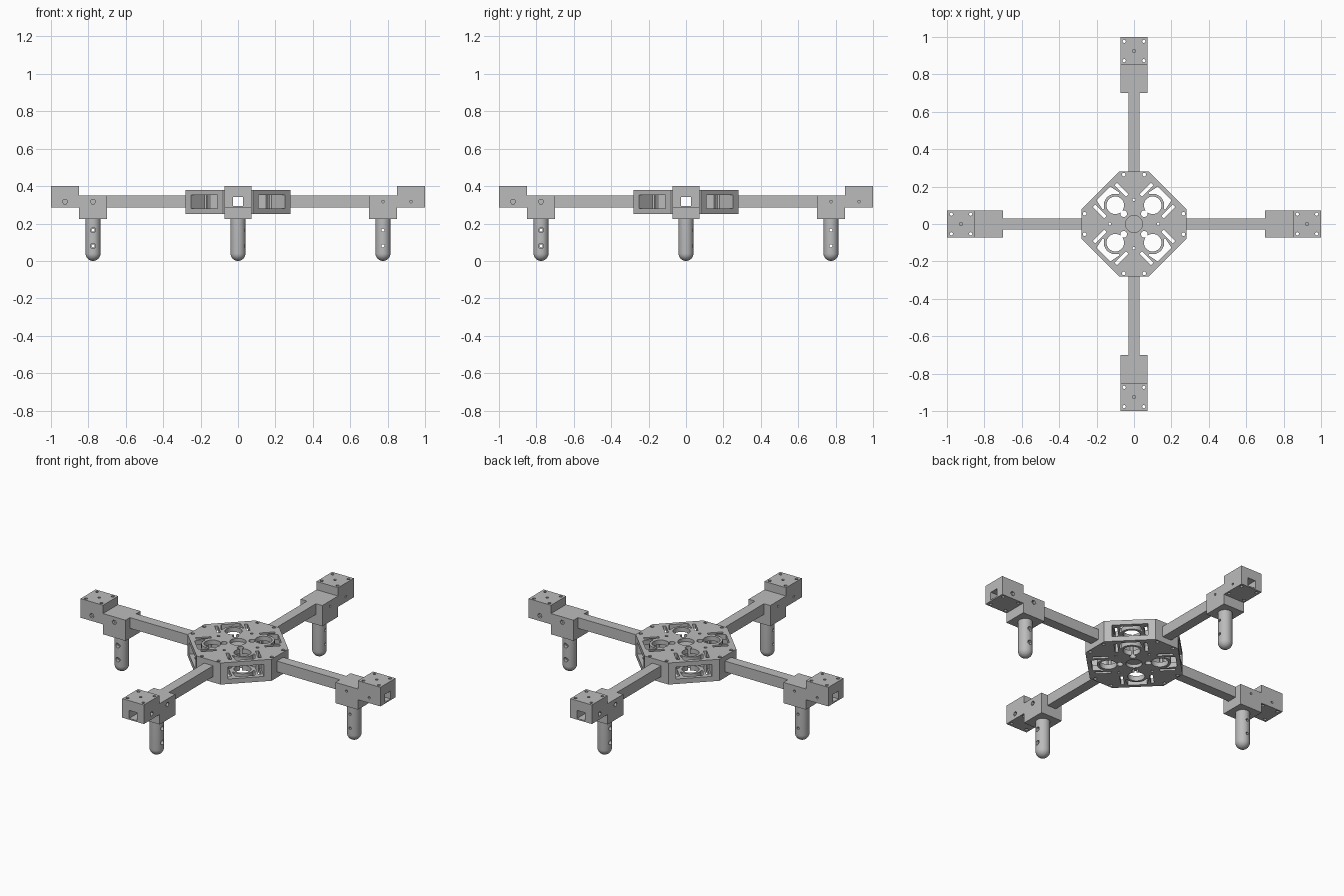
import bpy, bmesh
from math import sin, cos, pi, radians, sqrt
from mathutils import Matrix

cube = bpy.data.objects.get("Cube")
if cube:
    bpy.data.objects.remove(cube, do_unlink=True)

grey = bpy.data.materials.new("plain grey")
grey.use_nodes = True
colour = (0.5, 0.5, 0.5, 1)
grey.diffuse_color = colour
grey.node_tree.nodes["Principled BSDF"].inputs["Base Color"].default_value = colour


def to_object(name, bm):
    bmesh.ops.recalc_face_normals(bm, faces=bm.faces[:])
    mesh = bpy.data.meshes.new(name)
    bm.to_mesh(mesh)
    bm.free()
    obj = bpy.data.objects.new(name, mesh)
    bpy.context.collection.objects.link(obj)
    return obj


def prism(name, pts, lo, hi, axis="z"):
    """Extrude a 2D outline along an axis between two levels."""
    place = {"x": lambda a, b, h: (h, a, b),
             "y": lambda a, b, h: (a, h, b),
             "z": lambda a, b, h: (a, b, h)}[axis]
    bm = bmesh.new()
    bottom = [bm.verts.new(place(a, b, lo)) for a, b in pts]
    top = [bm.verts.new(place(a, b, hi)) for a, b in pts]
    bm.faces.new(bottom)
    bm.faces.new(top[::-1])
    for i in range(len(pts)):
        j = (i + 1) % len(pts)
        bm.faces.new((bottom[i], bottom[j], top[j], top[i]))
    return to_object(name, bm)


def rect(a0, a1, b0, b1):
    return [(a0, b0), (a1, b0), (a1, b1), (a0, b1)]


def circle(a, b, r, n=24):
    return [(a + r * cos(2 * pi * i / n), b + r * sin(2 * pi * i / n)) for i in range(n)]


def cut(target, pts, lo, hi, axis="z"):
    cutter = prism("cutter", pts, lo, hi, axis)
    cutter.hide_render = True
    mod = target.modifiers.new("cut", "BOOLEAN")
    mod.operation = "DIFFERENCE"
    mod.solver = "EXACT"
    mod.object = cutter
    bpy.context.view_layer.objects.active = target
    bpy.ops.object.modifier_apply(modifier=mod.name)
    bpy.data.objects.remove(cutter, do_unlink=True)


def finish(obj):
    obj.data.materials.clear()
    obj.data.materials.append(grey)
    bpy.ops.object.select_all(action="DESELECT")
    obj.select_set(True)
    bpy.context.view_layer.objects.active = obj
    bpy.ops.object.shade_smooth_by_angle(angle=radians(30))


def turned(pts, k):
    """Rotate an outline by k quarter turns."""
    for _ in range(k):
        pts = [(-y, x) for x, y in pts]
    return pts


def diagonal(pts):
    """Map (distance out, sideways) along the corner diagonal to x, y."""
    return [((r - t) / sqrt(2), (r + t) / sqrt(2)) for r, t in pts]


MID = 0.317
BORE = rect(-0.026, 0.026, 0.293, 0.341)

# Octagonal hub with corner pockets
octagon = []
for k in range(4):
    octagon += turned([(0.28, 0.08), (0.08, 0.28)], k)
hub = prism("hub", octagon, 0.25, 0.38)
for axis in "xy":
    cut(hub, BORE, -0.4, 0.4, axis)

arc = [(0.141 + 0.062 * cos(a), 0.062 * sin(a))
       for a in [radians(60 - 12 * i) for i in range(11)]]
lightening = diagonal([(0.172, -0.064), (0.232, -0.052), (0.232, 0.052), (0.172, 0.064)] + arc)
pocket = [(0.04, 0.04), (0.18, 0.04), (0.3, 0.16), (0.16, 0.3), (0.04, 0.18)]
through = [lightening,
           circle(0.1, 0.1, 0.047, 32),
           circle(0.055, 0.055, 0.018),
           circle(0.055, 0.264, 0.01, 12),
           circle(0.264, 0.055, 0.01, 12)]
for side in (-0.082, 0.082):
    through.append(diagonal(rect(0.134, 0.22, side - 0.009, side + 0.009)))
for k in range(4):
    cut(hub, turned(pocket, k), 0.28, 0.352)
    for outline in through:
        cut(hub, turned(outline, k), 0.2, 0.42)
    for lo, hi in ((0.2, 0.3), (0.335, 0.42)):
        cut(hub, turned(circle(0.13, 0, 0.008, 12), k), lo, hi)
# Round centre recesses above and below
cut(hub, circle(0, 0, 0.045, 32), 0.36, 0.42)
cut(hub, circle(0, 0, 0.045, 32), 0.2, 0.27)
finish(hub)

# Square arm tube
arm = prism("arm_tube", rect(-0.03, 0.03, 0.285, 0.35), 0.275, 0.705, "x")
cut(arm, BORE, 0.2, 0.8, "x")

# Stepped end bracket: leg socket and motor mount
bracket = prism("end_bracket",
                [(0.70, 0.225), (0.85, 0.225), (0.85, 0.285), (1, 0.285),
                 (1, 0.40), (0.85, 0.40), (0.85, 0.35), (0.70, 0.35)],
                -0.072, 0.072, "y")
cut(bracket, BORE, 0.6, 1.1, "x")
for x in (0.873, 0.977):
    for y in (-0.053, 0.053):
        cut(bracket, circle(x, y, 0.009, 12), 0.2, 0.5)
cut(bracket, circle(0.925, 0, 0.008, 12), 0.335, 0.5)
for x in (0.775, 0.925):
    cut(bracket, circle(x, MID, 0.014, 6), 0.055, 0.1, "y")
    cut(bracket, circle(x, MID, 0.007, 12), -0.1, -0.045, "y")

# Round-ended leg
bm = bmesh.new()
R, X = 0.04, 0.775
profile = [(R * sin(a), R - R * cos(a)) for a in [pi / 2 * i / 8 for i in range(9)]]
profile += [(R, 0.228), (0, 0.228)]
verts = [bm.verts.new((X + r, 0, z)) for r, z in profile]
edges = [bm.edges.new(pair) for pair in zip(verts, verts[1:])]
bmesh.ops.spin(bm, geom=verts + edges, cent=(X, 0, 0), axis=(0, 0, 1),
               angle=2 * pi, steps=32, use_duplicate=False)
bmesh.ops.remove_doubles(bm, verts=bm.verts[:], dist=0.0001)
leg = to_object("leg", bm)
for z in (0.08, 0.165):
    cut(leg, circle(X, z, 0.008, 12), -0.1, 0.1, "y")
    cut(leg, circle(X, z, 0.014, 12), 0.02, 0.1, "y")

# Repeat the arm assembly around the hub
for part in (arm, bracket, leg):
    finish(part)
    base = part.name
    for k, side in ((1, "back"), (2, "right"), (3, "front")):
        twin = bpy.data.objects.new(side + "_" + base, part.data)
        twin.matrix_world = Matrix.Rotation(k * pi / 2, 4, "Z")
        bpy.context.collection.objects.link(twin)
    part.name = "left_" + base
